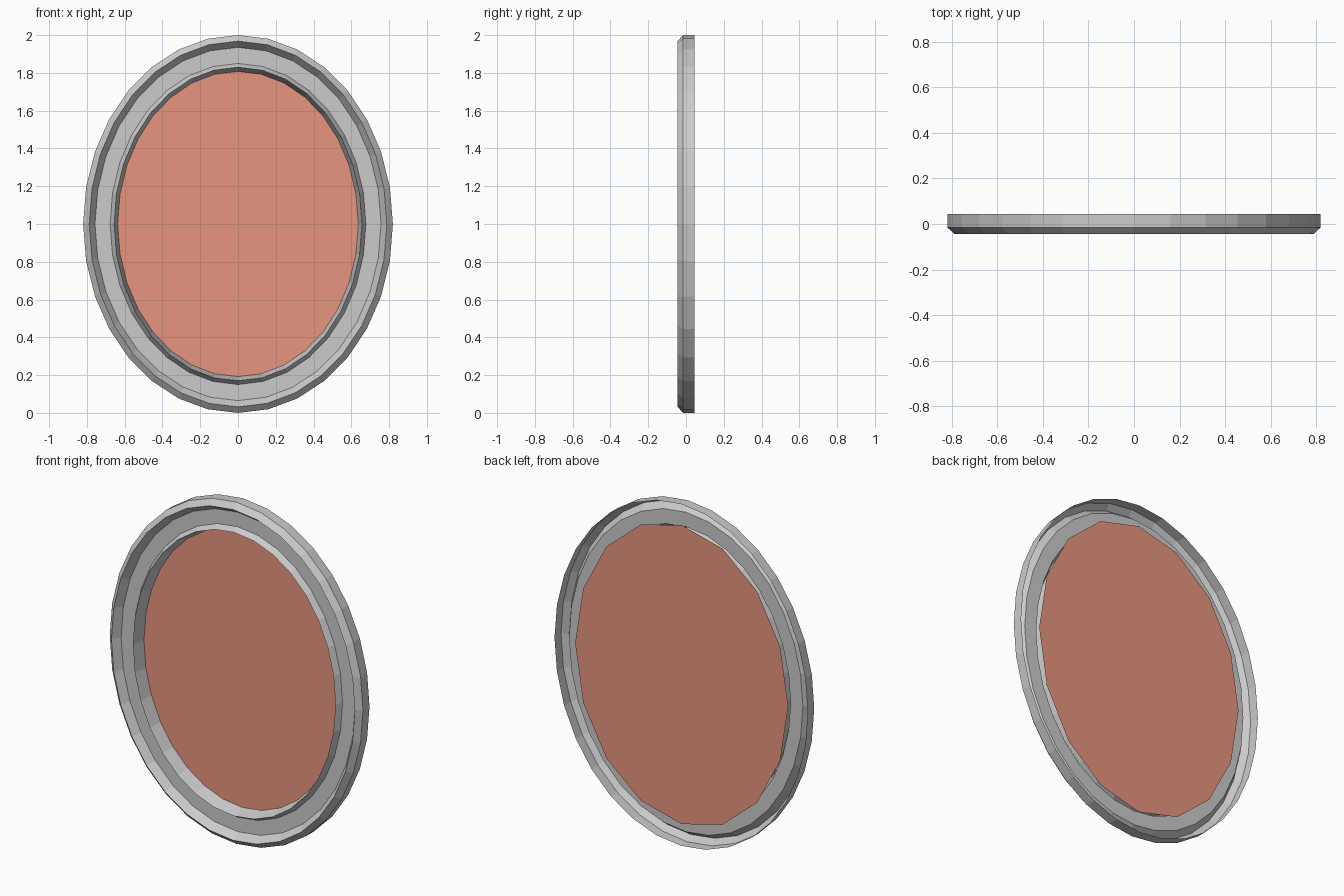
import bpy, bmesh
from math import sin, cos, pi

if "Cube" in bpy.data.objects:
    bpy.data.objects.remove(bpy.data.objects["Cube"])


def ellipse_ring(bm, rx, rz, y, n):
    return [bm.verts.new((rx * sin(2 * pi * i / n), y, 1 + rz * cos(2 * pi * i / n)))
            for i in range(n)]


def finish(bm, name):
    mesh = bpy.data.meshes.new(name)
    bm.to_mesh(mesh)
    bm.free()
    obj = bpy.data.objects.new(name, mesh)
    bpy.context.collection.objects.link(obj)
    return obj


# Moulded oval frame: open-backed profile (half width, half height, depth)
profile = [(0.82, 1.0, 0.045), (0.82, 1.0, -0.015), (0.788, 0.968, -0.045),
           (0.757, 0.935, 0.0), (0.677, 0.85, 0.0),
           (0.656, 0.83, -0.035), (0.637, 0.808, 0.04)]
N = 32
bm = bmesh.new()
rings = [ellipse_ring(bm, rx, rz, y, N) for rx, rz, y in profile]
for a, b in zip(rings, rings[1:]):
    for i in range(N):
        j = (i + 1) % N
        bm.faces.new((a[i], a[j], b[j], b[i]))
bmesh.ops.recalc_face_normals(bm, faces=bm.faces)
# Outer wall must face away from the centre
bm.faces.ensure_lookup_table()
f = bm.faces[0]
f.normal_update()
c = f.calc_center_median()
if f.normal.x * c.x + f.normal.z * (c.z - 1) < 0:
    bmesh.ops.reverse_faces(bm, faces=bm.faces)
finish(bm, "oval_frame")

# Coarser flat panel held behind the frame
bm = bmesh.new()
face = bm.faces.new(ellipse_ring(bm, 0.69, 0.875, 0.04, 16))
face.normal_update()
if face.normal.y > 0:
    face.normal_flip()
panel = finish(bm, "mirror_panel")
mat = bpy.data.materials.new("panel_colour")
mat.diffuse_color = (0.8, 0.3, 0.21, 1)
mat.use_nodes = True
mat.node_tree.nodes["Principled BSDF"].inputs["Base Color"].default_value = mat.diffuse_color
panel.data.materials.append(mat)
